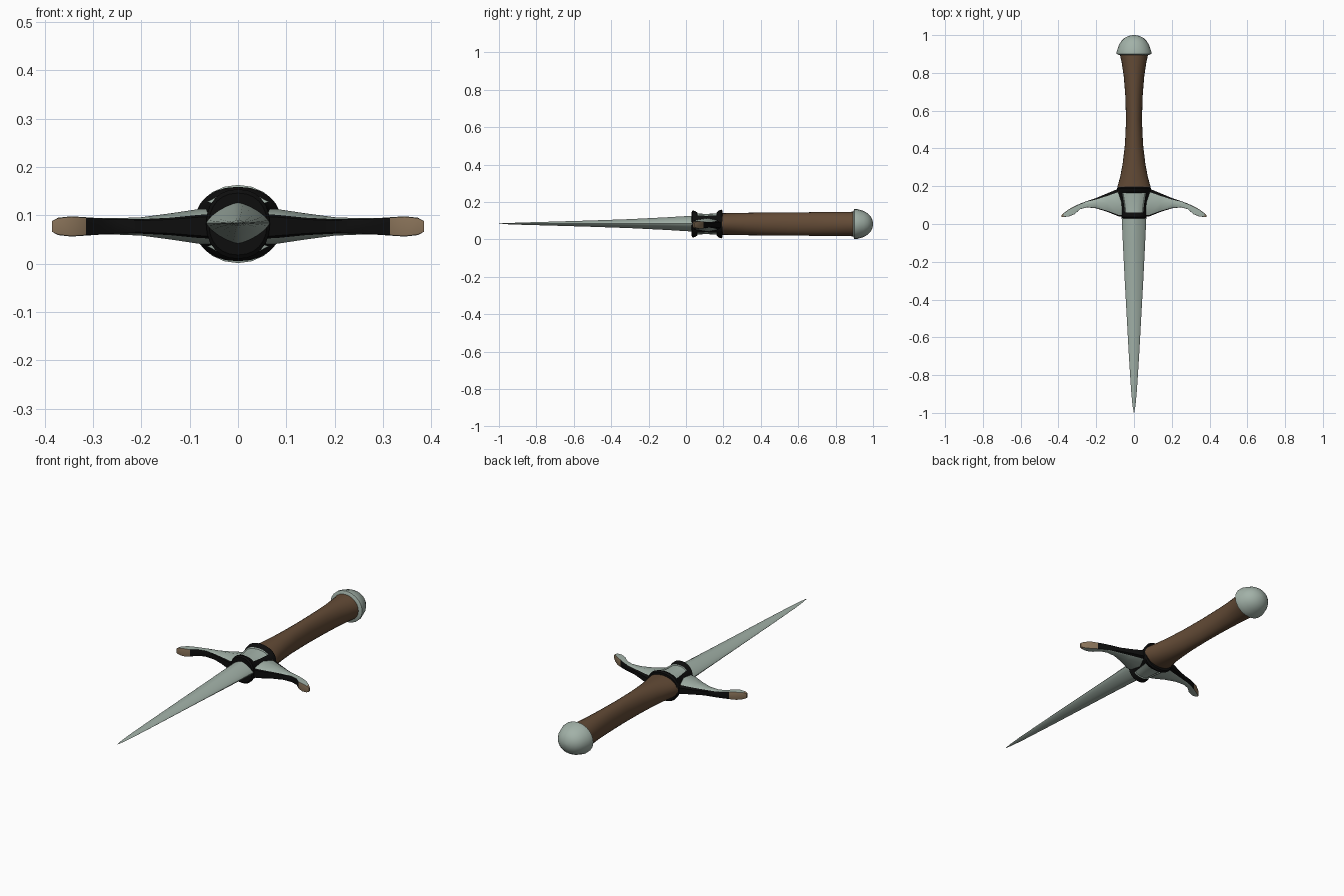
import bpy, bmesh, math
from math import sin, cos, pi

if "Cube" in bpy.data.objects:
    bpy.data.objects.remove(bpy.data.objects["Cube"])

CZ = 0.082  # height of the long axis


def material(name, rgb):
    m = bpy.data.materials.new(name)
    m.diffuse_color = (*rgb, 1)
    m.use_nodes = True
    m.node_tree.nodes["Principled BSDF"].inputs["Base Color"].default_value = m.diffuse_color
    return m


STEEL = material("pale steel", (0.36, 0.44, 0.39))
BROWN = material("brown leather", (0.125, 0.07, 0.037))
BLACK = material("black trim", (0.004, 0.004, 0.004))
TAN = material("tan tip", (0.25, 0.17, 0.10))


def ellipse(y, rx, rz, n, power=2.0, cz=CZ):
    """Superellipse ring across the y axis."""
    def f(v):
        return math.copysign(abs(v) ** (2 / power), v)
    return [(rx * f(cos(2 * pi * i / n)), y, cz + rz * f(sin(2 * pi * i / n)))
            for i in range(n)]


def loft(name, rings, mats, rule=None, angle=40, edit=None):
    """Skin closed rings, cap the ends; rule(ring, side) picks the material."""
    bm = bmesh.new()
    vs = [[bm.verts.new(p) for p in r] for r in rings]
    n = len(rings[0])
    for j in range(len(vs) - 1):
        for i in range(n):
            k = (i + 1) % n
            f = bm.faces.new((vs[j][i], vs[j][k], vs[j + 1][k], vs[j + 1][i]))
            f.material_index = rule(j, i) if rule else 0
    for r, j in ((vs[0], 0), (vs[-1], len(vs) - 2)):
        bm.faces.new(r).material_index = rule(j, 0) if rule else 0
    bmesh.ops.recalc_face_normals(bm, faces=bm.faces[:])
    if edit:
        edit(bm)
    me = bpy.data.meshes.new(name)
    bm.to_mesh(me)
    bm.free()
    ob = bpy.data.objects.new(name, me)
    bpy.context.collection.objects.link(ob)
    for m in mats:
        me.materials.append(m)
    bpy.ops.object.select_all(action='DESELECT')
    ob.select_set(True)
    bpy.context.view_layer.objects.active = ob
    bpy.ops.object.shade_smooth_by_angle(angle=math.radians(angle))
    return ob


# Blade: lens section tapering to a point
blade = [(0.08, .066, .042), (0.03, .065, .042), (-.1, .059, .034), (-.3, .049, .024),
         (-.5, .038, .017), (-.7, .027, .011), (-.88, .0155, .006),
         (-.96, .008, .003), (-1.0, .001, .001)]
loft("blade", [ellipse(y, a, b, 24, 1.4, .084) for y, a, b in blade], [STEEL], angle=50)

# Grip: waisted oval handle
grip = [(.17, .092, .058), (.2, .087, .058), (.25, .073, .059), (.32, .060, .060),
        (.42, .048, .061), (.55, .042, .062), (.68, .046, .063), (.78, .054, .064),
        (.86, .066, .065), (.91, .078, .066)]
loft("grip", [ellipse(y, a, b, 24) for y, a, b in grip], [BROWN])

# Pommel: domed cap
pommel = [(.892, .070), (.900, .092), (.912, .092), (.93, .086), (.95, .079),
          (.97, .066), (.985, .050), (.995, .030), (1.0, .008)]
loft("pommel", [ellipse(y, r, r * .88, 20) for y, r in pommel], [STEEL], angle=50)

# Guard collar: flared black frame with sunken steel panels above and below
collar = [(.03, .060, .064), (.036, .066, .072), (.048, .066, .070), (.06, .066, .062),
          (.11, .074, .060), (.165, .086, .063), (.175, .089, .072),
          (.188, .090, .077), (.196, .086, .070)]


def sink_panels(bm):
    for s in (1, -1):
        faces = [f for f in bm.faces
                 if f.material_index == 1 and (f.calc_center_median().z - CZ) * s > 0]
        bmesh.ops.inset_region(bm, faces=faces, thickness=0.002, depth=-0.006,
                               use_even_offset=True)


loft("guard_collar", [ellipse(y, a, b, 24, 2.2) for y, a, b in collar], [BLACK, STEEL],
     lambda j, i: 1 if j in (3, 4) and (i % 12) in (3, 4, 5, 6, 7, 8) else 0,
     angle=35, edit=sink_panels)

# Guard arm stations: x, front y, back y, half height, ridge height, black rim width
arm = [(.03, .040, .190, .026, .036, .018), (.08, .040, .188, .024, .036, .018),
       (.14, .064, .163, .018, .027, .014), (.20, .083, .138, .015, .019, .008),
       (.25, .088, .121, .015, .017, .003), (.285, .078, .108, .016, .017, .002),
       (.315, .052, .094, .018, .019, .002), (.345, .040, .078, .020, .021, .002),
       (.372, .037, .058, .017, .018, .002), (.385, .038, .046, .011, .011, .001)]


def arm_ring(side, x, f, b, h, r, w):
    m, z = (f + b) / 2, .077
    pts = [(f, -.8 * h), (f, .8 * h), (f + w * .4, h), (m, r), (b - w, h),
           (b, .7 * h), (b, -.7 * h), (b - w, -h), (m, -r), (f + w * .4, -h)]
    return [(side * x, y, z + dz) for y, dz in pts]


def arm_rule(j, i):
    if i in (2, 3, 7, 8):      # top and bottom
        return 1 if j < 8 else 2
    return 0 if j < 6 else 2   # edges, tan towards the tip


for side, word in ((1, "right"), (-1, "left")):
    loft(word + "_guard_arm", [arm_ring(side, *s) for s in arm],
         [BLACK, STEEL, TAN], arm_rule, angle=35)
